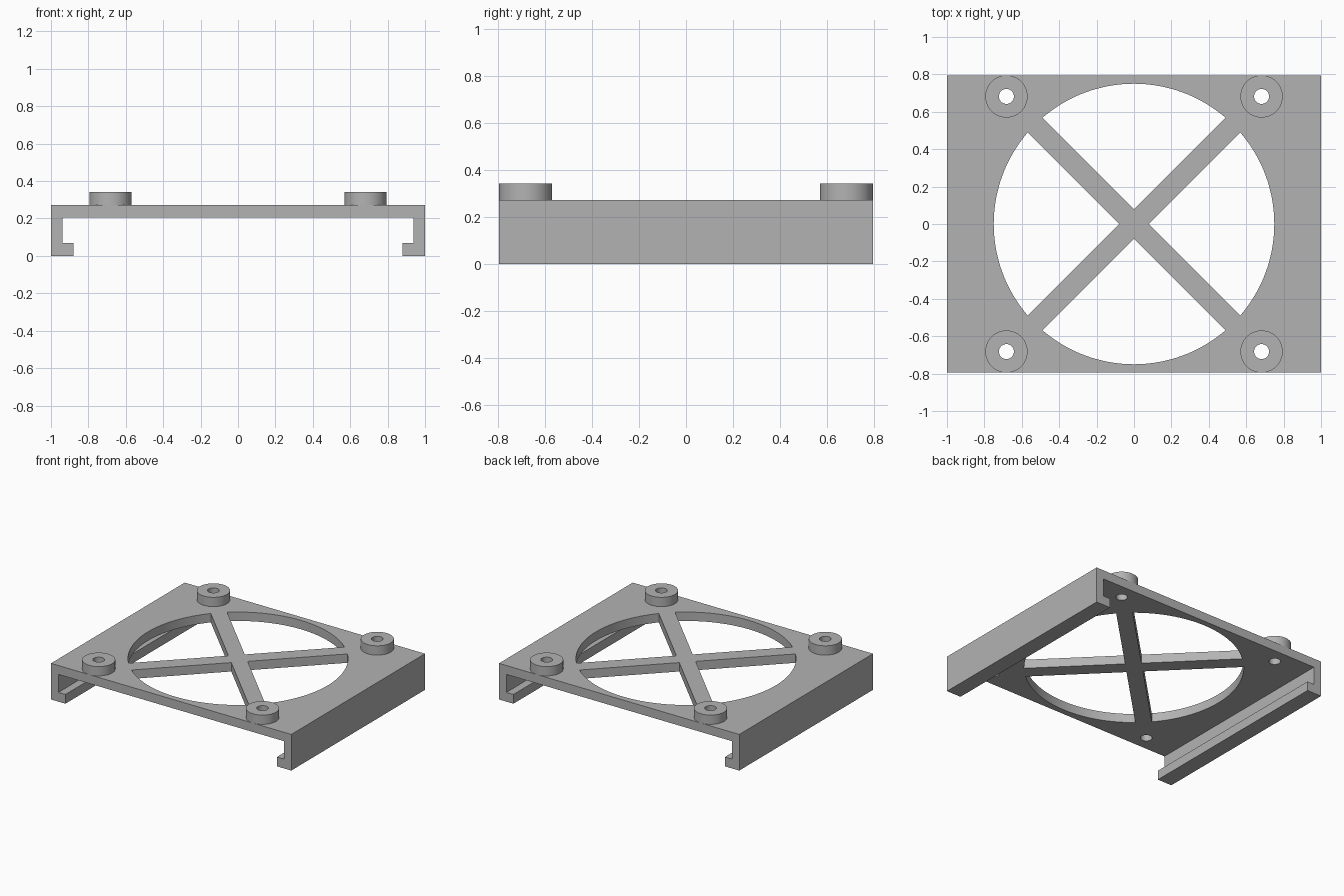
import bpy, bmesh
from math import pi, asin, cos, sin

if "Cube" in bpy.data.objects:
    bpy.data.objects.remove(bpy.data.objects["Cube"], do_unlink=True)

HALF_W, HALF_D = 1.0, 0.795
PLATE_LOW, PLATE_TOP, BOSS_TOP = 0.205, 0.272, 0.342
VENT_R, SPOKE_HALF = 0.75, 0.0565
BOSS_POS, BOSS_R, HOLE_R = 0.682, 0.113, 0.04
SIDES = 64

grey = bpy.data.materials.new("plain grey")
grey.use_nodes = True
colour = (0.45, 0.45, 0.45, 1)
grey.diffuse_color = colour
grey.node_tree.nodes["Principled BSDF"].inputs["Base Color"].default_value = colour


def finish(bm, name):
    bmesh.ops.recalc_face_normals(bm, faces=bm.faces)
    mesh = bpy.data.meshes.new(name)
    bm.to_mesh(mesh)
    bm.free()
    mesh.materials.append(grey)
    obj = bpy.data.objects.new(name, mesh)
    bpy.context.collection.objects.link(obj)
    return obj


def add_prism(bm, points, offset):
    """Extrude a closed outline of 3D points along an offset."""
    face = bm.faces.new([bm.verts.new(p) for p in points])
    new = bmesh.ops.extrude_face_region(bm, geom=[face])["geom"]
    verts = [v for v in new if isinstance(v, bmesh.types.BMVert)]
    bmesh.ops.translate(bm, verts=verts, vec=offset)


def circle(cx, cy, r, z):
    return [(cx + r * cos(2 * pi * i / SIDES), cy + r * sin(2 * pi * i / SIDES), z)
            for i in range(SIDES)]


def select_only(obj):
    bpy.ops.object.select_all(action='DESELECT')
    obj.select_set(True)
    bpy.context.view_layer.objects.active = obj


# Plate with hooked side rails, one profile swept front to back
half = [(HALF_W, PLATE_TOP), (HALF_W, 0), (0.88, 0), (0.88, 0.07),
        (0.938, 0.07), (0.938, PLATE_LOW)]
outline = half + [(-x, z) for x, z in reversed(half)]
bm = bmesh.new()
add_prism(bm, [(x, -HALF_D, z) for x, z in outline], (0, 2 * HALF_D, 0))
plate = finish(bm, "plate_with_rails")

# Cutter: four vent sectors that leave the crossed spokes, and the screw holes
bm = bmesh.new()
z0, height = PLATE_LOW - 0.05, 0.2
edge = pi / 4 - asin(SPOKE_HALF / VENT_R)
steps = 32
for q in range(4):
    turn = q * pi / 2
    apex = SPOKE_HALF * 2 ** 0.5
    sector = [(apex * cos(turn), apex * sin(turn), z0)]
    for i in range(steps + 1):
        a = turn - edge + 2 * edge * i / steps
        sector.append((VENT_R * cos(a), VENT_R * sin(a), z0))
    add_prism(bm, sector, (0, 0, height))
corners = [(sx * BOSS_POS, sy * BOSS_POS) for sx in (-1, 1) for sy in (-1, 1)]
for x, y in corners:
    add_prism(bm, circle(x, y, HOLE_R, z0), (0, 0, height))
cutter = finish(bm, "vent_cutter")
cutter.hide_render = True

cut = plate.modifiers.new("vents", 'BOOLEAN')
cut.operation = 'DIFFERENCE'
cut.solver = 'EXACT'
cut.object = cutter
select_only(plate)
bpy.ops.object.modifier_apply(modifier=cut.name)
bpy.data.objects.remove(cutter, do_unlink=True)
bpy.ops.object.shade_smooth_by_angle(angle=pi / 6)

# Round screw bosses: ring section with a through hole
for (x, y) in corners:
    bm = bmesh.new()
    loops = [[bm.verts.new(p) for p in circle(x, y, r, z)]
             for r, z in ((BOSS_R, PLATE_TOP), (BOSS_R, BOSS_TOP),
                          (HOLE_R, BOSS_TOP), (HOLE_R, PLATE_TOP))]
    for k in range(4):
        a, b = loops[k], loops[(k + 1) % 4]
        for i in range(SIDES):
            j = (i + 1) % SIDES
            bm.faces.new((a[i], a[j], b[j], b[i]))
    name = ("back" if y > 0 else "front") + ("_left" if x > 0 else "_right")
    boss = finish(bm, name + "_boss")
    select_only(boss)
    bpy.ops.object.shade_smooth_by_angle(angle=pi / 6)
